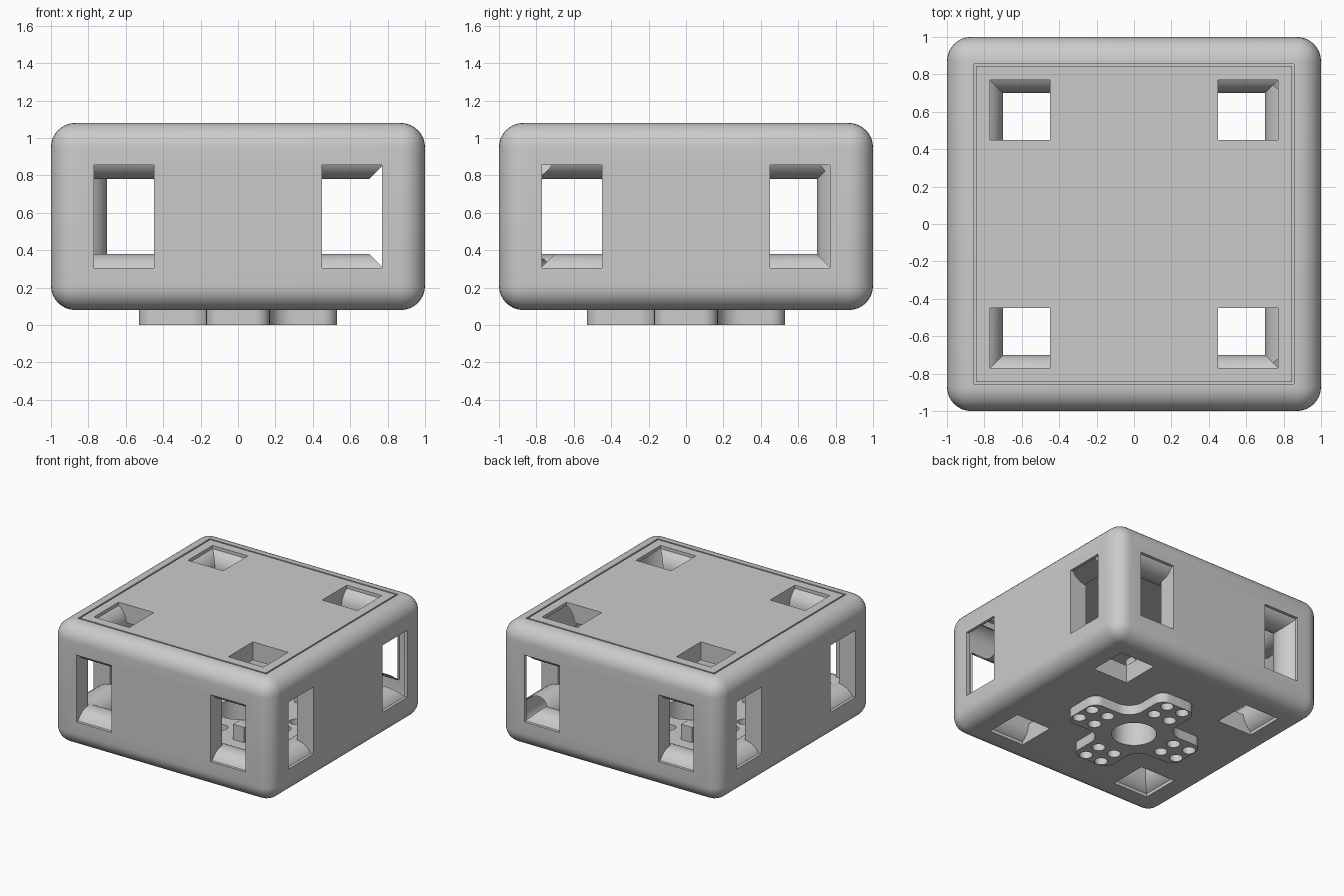
import bpy, bmesh
from math import cos, sin, pi, radians
from mathutils import Matrix, Vector

old = bpy.data.objects.get("Cube")
if old:
    bpy.data.objects.remove(old, do_unlink=True)

grey = bpy.data.materials.new("light grey plastic")
grey.use_nodes = True
colour = (0.6, 0.6, 0.6, 1)
grey.diffuse_color = colour
grey.node_tree.nodes["Principled BSDF"].inputs["Base Color"].default_value = colour

MID = 0.58      # height of the body's centre
WALL = 0.15
FLOOR = 0.23


def finish(name, bm):
    bmesh.ops.recalc_face_normals(bm, faces=bm.faces)
    mesh = bpy.data.meshes.new(name)
    bm.to_mesh(mesh)
    bm.free()
    ob = bpy.data.objects.new(name, mesh)
    bpy.context.collection.objects.link(ob)
    mesh.materials.append(grey)
    return ob


def box(name, size, centre):
    bm = bmesh.new()
    bmesh.ops.create_cube(bm, size=1)
    bmesh.ops.scale(bm, vec=size, verts=bm.verts)
    bmesh.ops.translate(bm, vec=centre, verts=bm.verts)
    return finish(name, bm)


def rod(name, radius, length, centre, axis=2, sides=48):
    bm = bmesh.new()
    bmesh.ops.create_cone(bm, cap_ends=True, segments=sides, radius1=radius,
                          radius2=radius, depth=length)
    if axis < 2:
        turn = Matrix.Rotation(pi / 2, 3, "Y" if axis == 0 else "X")
        bmesh.ops.rotate(bm, matrix=turn, verts=bm.verts)
    bmesh.ops.translate(bm, vec=centre, verts=bm.verts)
    return finish(name, bm)


def activate(ob):
    bpy.ops.object.select_all(action="DESELECT")
    ob.select_set(True)
    bpy.context.view_layer.objects.active = ob


def combine(target, tool, operation="DIFFERENCE", keep=False):
    activate(target)
    mod = target.modifiers.new("cut", "BOOLEAN")
    mod.operation = operation
    mod.solver = "EXACT"
    mod.object = tool
    bpy.ops.object.modifier_apply(modifier=mod.name)
    if not keep:
        bpy.data.objects.remove(tool, do_unlink=True)


# Rounded hollow body
body = box("body", (2, 2, 1), (0, 0, MID))
activate(body)
bevel = body.modifiers.new("round", "BEVEL")
bevel.width = 0.13
bevel.segments = 8
bpy.ops.object.modifier_apply(modifier=bevel.name)
combine(body, box("cavity", (1.7, 1.7, 0.7), (0, 0, MID)))

# Corner windows through all six sides
for sx in (-1, 1):
    for sy in (-1, 1):
        combine(body, box("window", (0.32, 0.32, 3), (0.61 * sx, 0.61 * sy, MID)))
    combine(body, box("window", (0.32, 3, 0.55), (0.61 * sx, 0, MID)))
    combine(body, box("window", (3, 0.32, 0.55), (0, 0.61 * sx, MID)))

# Round bars along the twelve edges
half = Vector((0.848, 0.848, 0.348))
for axis in range(3):
    a, b = [i for i in range(3) if i != axis]
    for sa in (-1, 1):
        for sb in (-1, 1):
            centre = Vector((0, 0, MID))
            centre[a] += sa * half[a]
            centre[b] += sb * half[b]
            bar = rod("edge_bar", 0.148, 2 * half[axis] + 0.02, centre, axis)
            combine(body, bar, "UNION")

# Thin seam around the lid
for s in (-1, 1):
    combine(body, box("seam", (0.012, 1.712, 0.1), (0.85 * s, 0, 1.08)))
    combine(body, box("seam", (1.712, 0.012, 0.1), (0, 0.85 * s, 1.08)))


# Cross-shaped mounting plate underneath
def arc(cx, cy, radius, start, end, steps=8):
    angles = [radians(start + (end - start) * i / steps) for i in range(steps + 1)]
    return [Vector((cx + radius * cos(t), cy + radius * sin(t), 0)) for t in angles]


arm, reach, r, fillet = 0.17, 0.53, 0.08, 0.13
quarter = (arc(reach - r, arm - r, r, 0, 90)
           + arc(arm + fillet, arm + fillet, fillet, 270, 180)
           + arc(arm - r, reach - r, r, 0, 90))
bm = bmesh.new()
outline = [Matrix.Rotation(k * pi / 2, 3, "Z") @ p for k in range(4) for p in quarter]
face = bm.faces.new([bm.verts.new(p) for p in outline])
up = bmesh.ops.extrude_face_region(bm, geom=[face])["geom"]
bmesh.ops.translate(bm, vec=(0, 0, 0.09),
                    verts=[v for v in up if isinstance(v, bmesh.types.BMVert)])
bmesh.ops.remove_doubles(bm, verts=bm.verts, dist=0.0005)
plate = finish("mounting_plate", bm)

# Centre hole and four screw holes per arm, through plate and floor
holes = [(0, 0, 0.17)]
for k in range(4):
    for du in (-0.075, 0.075):
        for dv in (-0.075, 0.075):
            p = Matrix.Rotation(k * pi / 2, 3, "Z") @ Vector((0.4 + du, dv, 0))
            holes.append((p.x, p.y, 0.05))
for x, y, radius in holes:
    drill = rod("drill", radius, 0.8, (x, y, 0), sides=32)
    combine(plate, drill, keep=True)
    combine(body, drill)

# Small posts on the inner floor
posts = [box("floor_post", (0.1, 0.1, 0.13), (0.32 * sx, 0.4 * sy, FLOOR + 0.06))
         for sx in (-1, 1) for sy in (-1, 1)]

for ob in (body, plate):
    activate(ob)
    bpy.ops.object.shade_smooth_by_angle(angle=radians(30))
